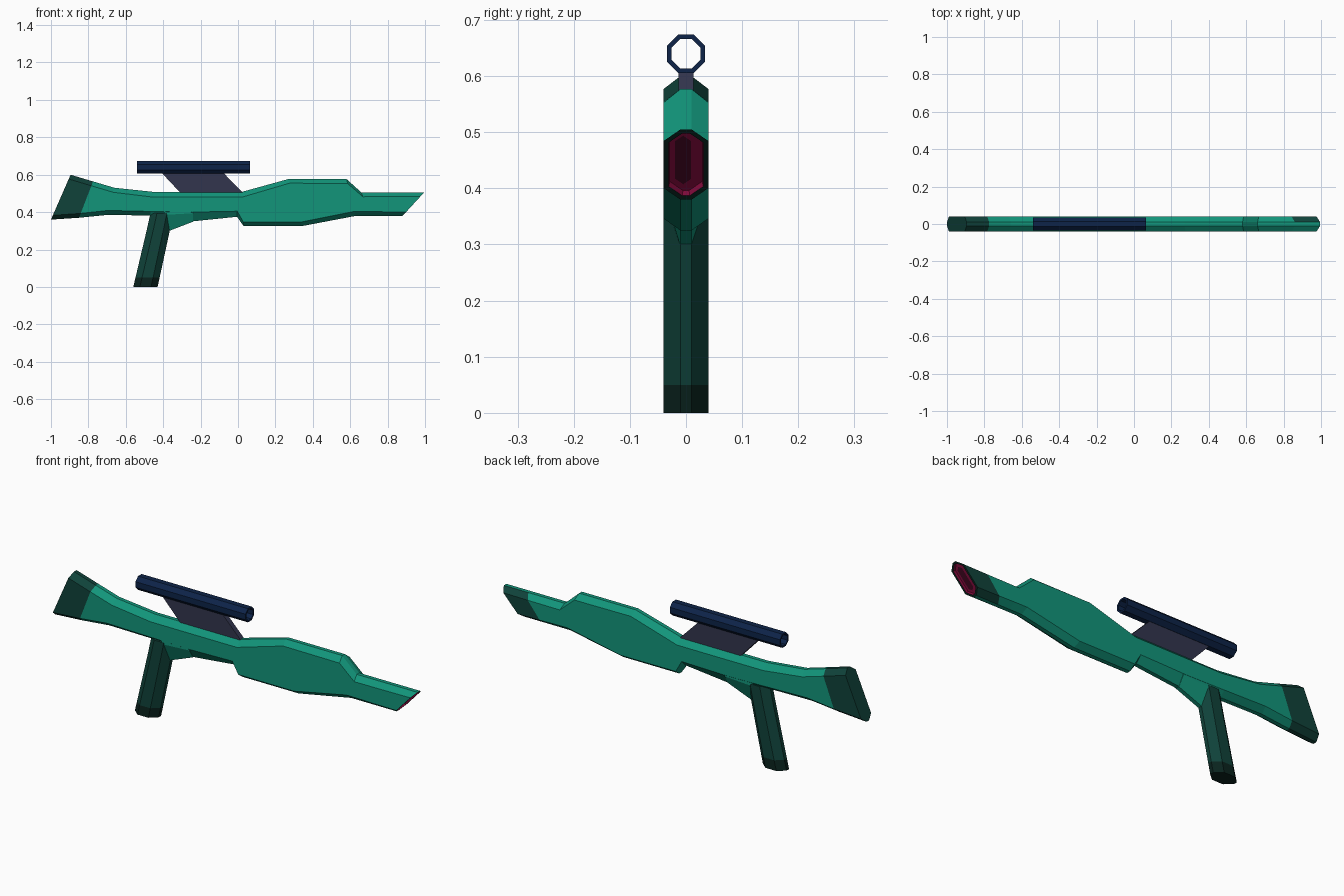
import bpy, bmesh, math
from mathutils import Vector

if "Cube" in bpy.data.objects:
    bpy.data.objects.remove(bpy.data.objects["Cube"])


def mat(name, rgb):
    m = bpy.data.materials.new(name)
    m.diffuse_color = (*rgb, 1)
    m.use_nodes = True
    m.node_tree.nodes["Principled BSDF"].inputs["Base Color"].default_value = m.diffuse_color
    return m


GREEN = mat("green", (0.006, 0.30, 0.195))
DARK = mat("dark_green", (0.005, 0.055, 0.042))
BLACK = mat("blackish_green", (0.003, 0.017, 0.013))
NAVY = mat("navy", (0.004, 0.017, 0.065))
SLATE = mat("slate", (0.032, 0.036, 0.075))
PINK = mat("crimson", (0.21, 0.003, 0.042))
WINE = mat("dark_crimson", (0.05, 0.002, 0.014))


def finish(bm, name, mats):
    me = bpy.data.meshes.new(name)
    bm.to_mesh(me)
    bm.free()
    for m in mats:
        me.materials.append(m)
    ob = bpy.data.objects.new(name, me)
    bpy.context.collection.objects.link(ob)
    return ob


def loft(stations, w, seg_mats):
    """Chamfered rings between edge points (px,pz) and (qx,qz) with chamfer depths."""
    bm = bmesh.new()
    rings = []
    for px, pz, qx, qz, dp, dq in stations:
        p, q = Vector((px, 0, pz)), Vector((qx, 0, qz))
        d = (q - p).normalized()
        a, b = p + d * dp, q - d * dq
        pts = [(p, .01), (a, w), (b, w), (q, .01), (q, -.01), (b, -w), (a, -w), (p, -.01)]
        rings.append([bm.verts.new((v.x, y, v.z)) for v, y in pts])
    for i in range(len(rings) - 1):
        r, s = rings[i], rings[i + 1]
        for k in range(8):
            j = (k + 1) % 8
            f = bm.faces.new((r[k], r[j], s[j], s[k]))
            f.material_index = seg_mats[i]
    start = bm.faces.new(rings[0])
    start.material_index = seg_mats[0]
    end = bm.faces.new(rings[-1])
    end.material_index = seg_mats[-1]
    bmesh.ops.recalc_face_normals(bm, faces=bm.faces)
    return bm, end


# body: top x, top z, bottom x, bottom z, top chamfer, bottom chamfer
body = [
    (-.895, .60, -1.0, .36, .025, .025),
    (-.775, .564, -.85, .37, .025, .025),
    (-.66, .53, -.70, .385, .025, .025),
    (-.45, .508, -.47, .382, .028, .022),
    (-.25, .508, -.25, .35, .028, .05),
    (.0, .508, -.005, .375, .028, .03),
    (.02, .508, .03, .325, .028, .022),
    (.27, .577, .34, .325, .023, .022),
    (.58, .577, .63, .38, .025, .025),
    (.66, .505, .70, .38, .024, .025),
    (.86, .505, .76, .38, .028, .028),
    (.995, .505, .88, .38, .028, .028),
]
bm, muzzle = loft(body, .04, [1] + [0] * 10)
muzzle.material_index = 2
# the dark muzzle band is only on the back side
for f in bm.faces:
    c = f.calc_center_median()
    if c.x > .8 and c.y > .005 and f is not muzzle:
        f.material_index = 1
# recessed muzzle with a slot
bmesh.ops.inset_region(bm, faces=[muzzle], thickness=.01, depth=0)
muzzle.material_index = 3
bmesh.ops.inset_region(bm, faces=[muzzle], thickness=.002, depth=-.012)
bmesh.ops.inset_region(bm, faces=[muzzle], thickness=.016, depth=0)
muzzle.material_index = 4
for v in muzzle.verts:
    v.co.y -= .005
finish(bm, "body", [GREEN, DARK, BLACK, PINK, WINE])

# grip with darker foot
bm, _ = loft([
    (-.56, 0, -.43, 0, .035, .035),
    (-.548, .05, -.419, .05, .035, .035),
    (-.489, .30, -.365, .30, .035, .035),
    (-.468, .395, -.345, .395, .035, .035),
], .0403, [1, 0, 0])
finish(bm, "grip", [DARK, BLACK])

# fillet between grip and body
bm, _ = loft([
    (-.40, .43, -.375, .297, .02, .09),
    (-.24, .43, -.24, .349, .02, .045),
], .0395, [0])
finish(bm, "grip_fillet", [GREEN])

# sight mount: leaning plate
bm = bmesh.new()
quad = [(-.41, .612), (-.08, .612), (.03, .50), (-.305, .50)]
f = bm.faces.new([bm.verts.new((x, -.013, z)) for x, z in quad])
ext = bmesh.ops.extrude_face_region(bm, geom=[f])
for v in ext["geom"]:
    if isinstance(v, bmesh.types.BMVert):
        v.co.y = .013
bmesh.ops.recalc_face_normals(bm, faces=bm.faces)
finish(bm, "sight_mount", [SLATE])

# sight: hollow eight-sided tube
bm = bmesh.new()
loops = []
for x, apothem in ((-.54, .034), (.065, .034), (.065, .026), (-.54, .026)):
    r = apothem / math.cos(math.pi / 8)
    loops.append([bm.verts.new((x, r * math.cos((k + .5) * math.pi / 4),
                                .64 + r * math.sin((k + .5) * math.pi / 4))) for k in range(8)])
for i in range(4):
    r, s = loops[i], loops[(i + 1) % 4]
    for k in range(8):
        j = (k + 1) % 8
        bm.faces.new((r[k], r[j], s[j], s[k]))
bmesh.ops.recalc_face_normals(bm, faces=bm.faces)
finish(bm, "sight_tube", [NAVY])
